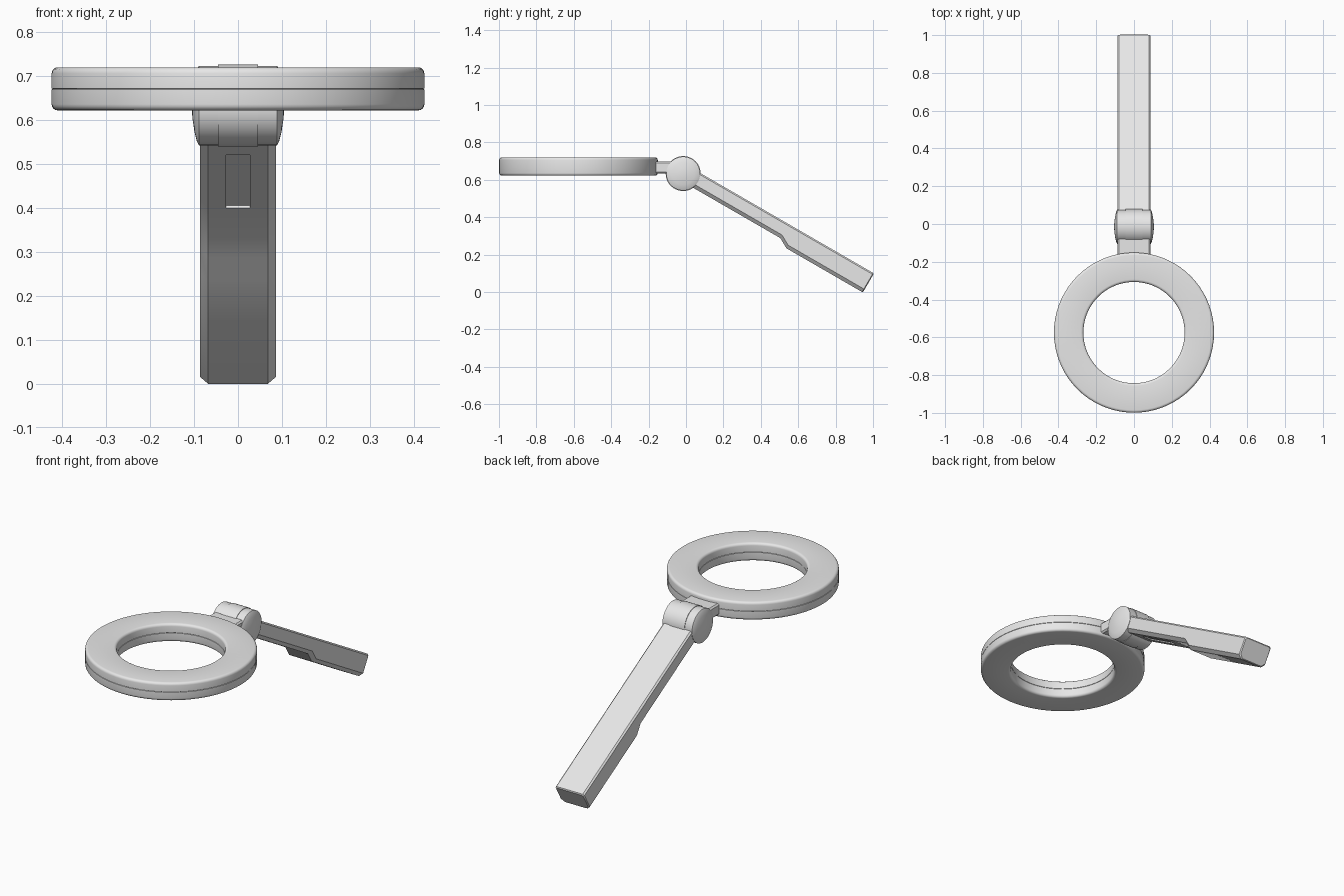
import bpy, bmesh, math
from mathutils import Matrix, Vector

if "Cube" in bpy.data.objects:
    bpy.data.objects.remove(bpy.data.objects["Cube"])

grey = bpy.data.materials.new("light grey")
grey.use_nodes = True
grey.diffuse_color = (0.8, 0.8, 0.8, 1)
grey.node_tree.nodes["Principled BSDF"].inputs["Base Color"].default_value = (0.8, 0.8, 0.8, 1)

PIVOT = Vector((0, -0.015, 0.633))


def finish(name, bm, matrix=Matrix(), angle=32):
    bmesh.ops.remove_doubles(bm, verts=bm.verts, dist=1e-5)
    bmesh.ops.recalc_face_normals(bm, faces=bm.faces)
    mesh = bpy.data.meshes.new(name)
    bm.to_mesh(mesh)
    bm.free()
    ob = bpy.data.objects.new(name, mesh)
    bpy.context.collection.objects.link(ob)
    ob.matrix_world = matrix
    mesh.materials.append(grey)
    bpy.ops.object.select_all(action='DESELECT')
    ob.select_set(True)
    bpy.context.view_layer.objects.active = ob
    bpy.ops.object.shade_smooth_by_angle(angle=math.radians(angle))
    return ob


def lathe(name, profile, closed, matrix, steps=64):
    """Spin (radius, height) points around local z."""
    bm = bmesh.new()
    vs = [bm.verts.new((r, 0, h)) for r, h in profile]
    pairs = list(zip(vs, vs[1:])) + ([(vs[-1], vs[0])] if closed else [])
    edges = [bm.edges.new(p) for p in pairs]
    bmesh.ops.spin(bm, geom=vs + edges, cent=(0, 0, 0), axis=(0, 0, 1),
                   angle=math.tau, steps=steps, use_duplicate=False)
    return finish(name, bm, matrix)


# Flat ring with rounded edges and a fine seam at mid height
R_OUT, R_IN, HALF, ROUND = 0.424, 0.268, 0.049, 0.014


def corner(cr, ch, start):
    return [(cr + ROUND * math.cos(math.radians(start + 22.5 * i)),
             ch + ROUND * math.sin(math.radians(start + 22.5 * i))) for i in range(5)]


ro, ri, hc = R_OUT - ROUND, R_IN + ROUND, HALF - ROUND
ring = (corner(ro, -hc, -90) + [(R_OUT, -0.0012), (R_OUT - 0.002, 0), (R_OUT, 0.0012)]
        + corner(ro, hc, 0) + corner(ri, hc, 90)
        + [(R_IN, 0.0012), (R_IN + 0.002, 0), (R_IN, -0.0012)] + corner(ri, -hc, 180))
lathe("ring", ring, True, Matrix.Translation((0, -0.575, 0.671)), 72)

# Hinge barrel along x: raised centre knuckle, outer knuckles and domed ends
half = [(0, 0.106), (0.03, 0.1035), (0.06, 0.099), (0.082, 0.0935), (0.0905, 0.089),
        (0.0905, 0.045), (0.0935, 0.045)]
barrel = half + [(r, -h) for r, h in reversed(half)]
lathe("hinge", barrel, False, Matrix.Translation(PIVOT) @ Matrix.Rotation(math.pi / 2, 4, 'Y'))

# Tongue joining the ring to the hinge
bm = bmesh.new()
bmesh.ops.create_cube(bm, size=1)
bmesh.ops.scale(bm, vec=(0.174, 0.19, 0.063), verts=bm.verts)
long_edges = [e for e in bm.edges if abs(e.verts[0].co.y - e.verts[1].co.y) > 0.1]
bmesh.ops.bevel(bm, geom=long_edges, offset=0.008, segments=1, affect='EDGES')
finish("hinge_tongue", bm, Matrix.Translation((0, -0.125, 0.666)))

# Handle: chamfered section lofted along local y, deeper toward the far end
TOP, THIN, THICK, W = 0.048, -0.039, -0.07, 0.087
stations = [(0.04, THIN, 0), (0.158, THIN, 0), (0.398, THIN, 0), (0.622, THIN, 0),
            (0.678, THICK, 0), (1.145, THICK, 0), (1.15, THICK, 0.005)]


def section(bottom, inset):
    w, t, b = W - inset, TOP - inset, bottom + inset
    right = [(0.027, b), (w - 0.019, b), (w, b + 0.019), (w, t - 0.008), (w - 0.008, t)]
    return right + [(-x, z) for x, z in reversed(right)]


bm = bmesh.new()
loops = [[bm.verts.new((x, u, z)) for x, z in section(b, i)] for u, b, i in stations]
recess = None
for s, (a, c) in enumerate(zip(loops, loops[1:])):
    for k in range(len(a)):
        n = (k + 1) % len(a)
        face = bm.faces.new((a[k], a[n], c[n], c[k]))
        if s == 1 and n == 0:
            recess = face
bm.faces.new(loops[0])
bm.faces.new(loops[-1])
bmesh.ops.recalc_face_normals(bm, faces=bm.faces)

# Shallow rectangular recess on the underside of the handle
sunk = bmesh.ops.extrude_face_region(bm, geom=[recess])
bmesh.ops.translate(bm, vec=(0, 0, 0.006),
                    verts=[g for g in sunk["geom"] if isinstance(g, bmesh.types.BMVert)])
if recess.is_valid:
    bm.faces.remove(recess)
finish("handle", bm, Matrix.Translation(PIVOT) @ Matrix.Rotation(math.radians(-30), 4, 'X'))
